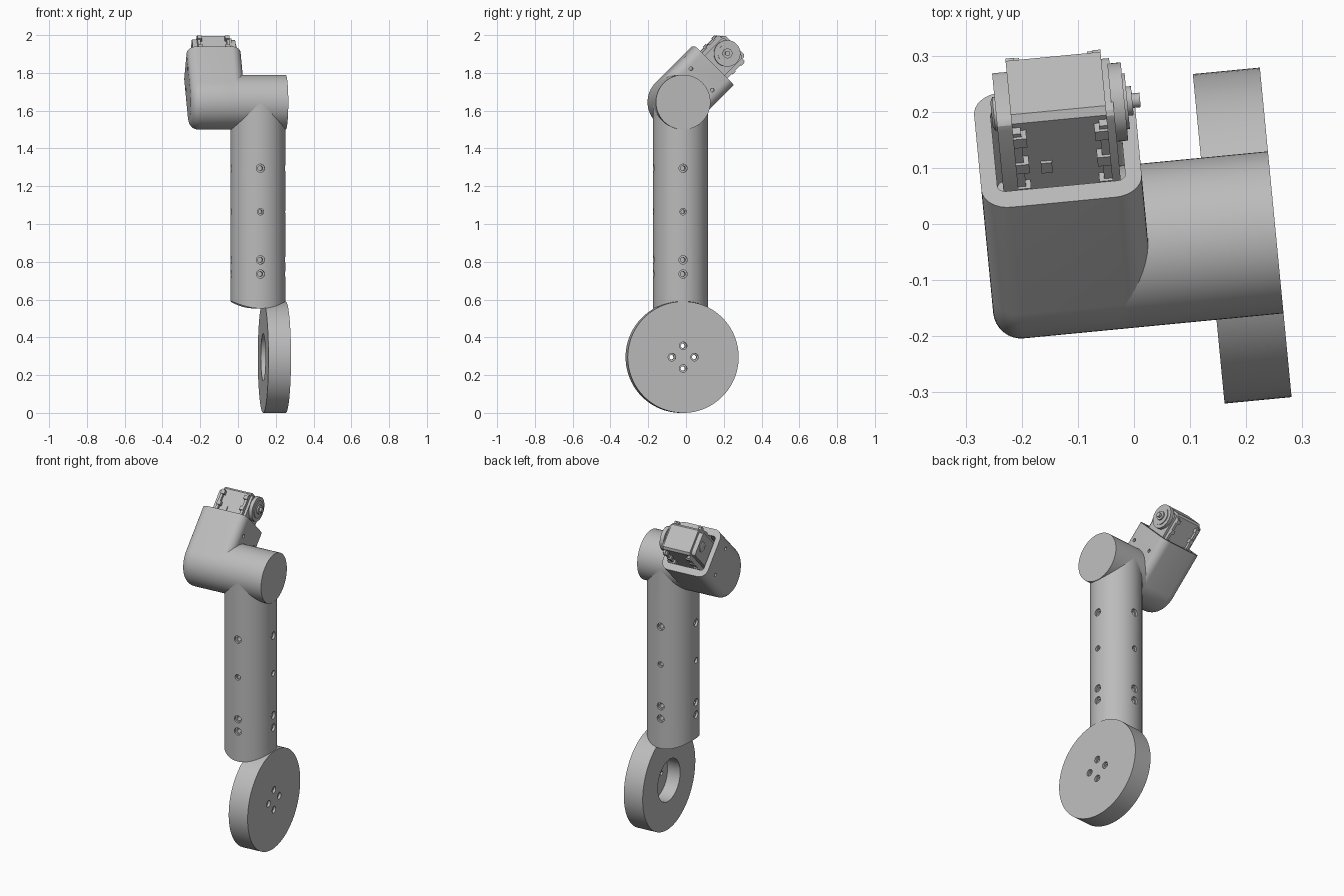
import bpy, bmesh
from math import radians, pi, sin, cos
from mathutils import Matrix, Vector

cube = bpy.data.objects.get("Cube")
if cube:
    bpy.data.objects.remove(cube, do_unlink=True)

grey = bpy.data.materials.new("light grey")
grey.use_nodes = True
COLOR = (0.5, 0.5, 0.5, 1)
grey.diffuse_color = COLOR
grey.node_tree.nodes["Principled BSDF"].inputs["Base Color"].default_value = COLOR

# Frames: the whole arm is turned slightly about z, the head leans back
ARM = Matrix.Rotation(radians(5.5), 4, 'Z') @ Matrix.Translation((0, -0.039, 0))
HEAD = ARM @ Matrix.Translation((0, 0, 1.645)) @ Matrix.Rotation(radians(-45), 4, 'X')
ALONG_X = Matrix.Rotation(pi / 2, 4, 'Y')
R = 0.145


def at(x, y, z):
    return Matrix.Translation((x, y, z))


def finish(name, bm):
    bmesh.ops.recalc_face_normals(bm, faces=bm.faces)
    mesh = bpy.data.meshes.new(name)
    bm.to_mesh(mesh)
    bm.free()
    mesh.materials.append(grey)
    obj = bpy.data.objects.new(name, mesh)
    bpy.context.collection.objects.link(obj)
    return obj


def lathe(bm, profile, frame, steps=64):
    """Solid of revolution from (radius, height) points, about the frame's z."""
    part = bmesh.new()
    verts = [part.verts.new((r, 0, h)) for r, h in profile]
    edges = [part.edges.new(pair) for pair in zip(verts, verts[1:])]
    bmesh.ops.spin(part, geom=verts + edges, axis=(0, 0, 1), cent=(0, 0, 0),
                   angle=2 * pi, steps=steps, use_duplicate=False)
    bmesh.ops.remove_doubles(part, verts=part.verts, dist=1e-5)
    bmesh.ops.recalc_face_normals(part, faces=part.faces)
    part.transform(frame)
    temp = bpy.data.meshes.new("temp")
    part.to_mesh(temp)
    part.free()
    bm.from_mesh(temp)
    bpy.data.meshes.remove(temp)


def turned(name, profile, frame, steps=64):
    bm = bmesh.new()
    lathe(bm, profile, frame, steps)
    return finish(name, bm)


def rod(r, a, b):
    return [(0, a), (r, a), (r, b), (0, b)]


def block(name, lo, hi, frame=HEAD, bevel=0, axis=0, segments=1):
    """Box between two corners, with the edges along one axis bevelled."""
    lo, hi = Vector(lo), Vector(hi)
    bm = bmesh.new()
    bmesh.ops.create_cube(bm, size=1)
    size = hi - lo
    bm.transform(at(*((lo + hi) / 2)) @ Matrix.Diagonal((*size, 1)))
    if bevel:
        edges = [e for e in bm.edges
                 if abs((e.verts[0].co - e.verts[1].co)[axis]) > size[axis] / 2]
        bmesh.ops.bevel(bm, geom=edges, offset=bevel, segments=segments,
                        profile=0.5, affect='EDGES')
    bm.transform(frame)
    return finish(name, bm)


def cut(obj, cutter):
    cutter.hide_render = True
    mod = obj.modifiers.new("cut", 'BOOLEAN')
    mod.operation, mod.solver, mod.object = 'DIFFERENCE', 'EXACT', cutter
    bpy.context.view_layer.objects.active = obj
    bpy.ops.object.modifier_apply(modifier=mod.name)
    bpy.data.objects.remove(cutter, do_unlink=True)


def screw_hole(r, depth):
    """Stepped cutter: wide seat, then a narrow pilot going down."""
    return [(0, 0.02), (r, 0.02), (r, -0.014), (r * 0.6, -0.014), (r * 0.6, -depth), (0, -depth)]


# Wheel with an open bore on its inner side and four through holes
wheel_frame = ARM @ at(0.13, 0, 0.295) @ ALONG_X
wheel = turned("wheel", [(0, 0.08), (0.125, 0.08), (0.125, 0), (0.295, 0),
                         (0.295, 0.12), (0, 0.12)], wheel_frame, 96)
bm = bmesh.new()
for i in range(4):
    a = i * pi / 2
    lathe(bm, screw_hole(0.02, 0.06), wheel_frame @ at(0.06 * cos(a), 0.06 * sin(a), 0.12), 20)
cut(wheel, finish("wheel_hole_cutter", bm))

# Upright tube, hollowed at the foot to follow the wheel rim
tube = turned("arm_tube", rod(R, 0.45, 1.645), ARM @ at(0.102, 0, 0))
cut(tube, turned("rim_cutter", rod(0.296, -0.3, 0.3), ARM @ at(0.1, 0, 0.295) @ ALONG_X, 96))
bm = bmesh.new()
for side in range(4):
    turn = at(0.102, 0, 0) @ Matrix.Rotation(side * pi / 2, 4, 'Z')
    for z, r in ((1.295, 0.022), (1.065, 0.017), (0.81, 0.022), (0.735, 0.022)):
        lathe(bm, screw_hole(r, 0.05), ARM @ turn @ at(R, 0, z) @ ALONG_X, 20)
cut(tube, finish("tube_hole_cutter", bm))

# Horizontal shoulder cylinder
turned("shoulder_cylinder", rod(R, -0.03, 0.25), ARM @ at(0, 0, 1.645) @ ALONG_X)

# Head housing: half-round base, square mouth, rounded side edges
LEFT, RIGHT, TOP = -0.265, 0.022, 0.272
bm = bmesh.new()
outline = [(-R * cos(pi * i / 32), -R * sin(pi * i / 32)) for i in range(33)]
outline += [(R, TOP), (-R, TOP)]
face = bm.faces.new([bm.verts.new((LEFT, y, z)) for y, z in outline])
new = bmesh.ops.extrude_face_region(bm, geom=[face], use_keep_orig=True)["geom"]
bmesh.ops.translate(bm, vec=(RIGHT - LEFT, 0, 0),
                    verts=[v for v in new if isinstance(v, bmesh.types.BMVert)])
bmesh.ops.recalc_face_normals(bm, faces=bm.faces)
rims = [e for e in bm.edges if abs(e.verts[0].co.x - e.verts[1].co.x) < 1e-4
        and min(v.co.z for v in e.verts) < TOP - 0.01]
bmesh.ops.bevel(bm, geom=rims, offset=0.05, segments=8, profile=0.5,
                affect='EDGES', clamp_overlap=False)
bm.transform(HEAD)
housing = finish("head_housing", bm)
cut(housing, block("pocket_cutter", (-0.236, -0.104, 0.09), (-0.007, 0.104, 0.35),
                   bevel=0.015, axis=2, segments=4))
bm = bmesh.new()
for x, flip in ((RIGHT, 1), (LEFT, -1)):
    for y in (-0.08, 0.08):
        lathe(bm, rod(0.01, -0.05, 0.02),
              HEAD @ at(x, y, 0.17) @ Matrix.Rotation(flip * pi / 2, 4, 'Y'), 16)
cut(housing, finish("housing_hole_cutter", bm))

# Motor seated in the housing
block("motor_body", (-0.2, -0.08, 0.09), (-0.03, 0.08, 0.427), bevel=0.012)
block("motor_left_plate", (-0.226, -0.07, 0.09), (-0.2, 0.07, 0.41), bevel=0.02, segments=3)
block("motor_right_plate", (-0.03, -0.075, 0.09), (-0.016, 0.075, 0.415), bevel=0.02, segments=3)

# Corner rails with screw lugs, on both broad sides of the motor
for s, side in ((-1, "front"), (1, "back")):
    ys = sorted((s * 0.079, s * 0.096))
    lug_ys = sorted((s * 0.079, s * 0.102))
    for x, inward, hand in ((-0.2, 1, "left"), (-0.03, -1, "right")):
        xs = sorted((x, x + inward * 0.015))
        block(f"{side}_{hand}_rail", (xs[0], ys[0], 0.09), (xs[1], ys[1], 0.405))
        xs = sorted((x, x + inward * 0.024))
        for z in (0.25, 0.31, 0.375):
            block(f"{side}_{hand}_lug", (xs[0], lug_ys[0], z), (xs[1], lug_ys[1], z + 0.022))
block("motor_connector", (-0.155, -0.086, 0.29), (-0.135, -0.079, 0.315))

# Output horn with hub and screw, and the idler disc opposite
horn = HEAD @ at(0, 0, 0.365) @ ALONG_X
turned("output_horn", [(0, -0.02), (0.07, -0.02), (0.07, 0.004), (0.05, 0.004), (0.05, 0.009),
                       (0.026, 0.009), (0.026, 0.018), (0.013, 0.018), (0.013, 0.032),
                       (0, 0.032)], horn, 48)
turned("idler_disc", [(0, -0.234), (0.022, -0.234), (0.03, -0.23), (0.03, -0.22), (0, -0.22)],
       horn, 32)

# Smooth curved faces, keep the edges crisp
for obj in bpy.context.view_layer.objects:
    obj.select_set(obj.type == 'MESH' and grey.name in obj.data.materials)
bpy.context.view_layer.objects.active = housing
bpy.ops.object.shade_smooth_by_angle(angle=radians(30))
